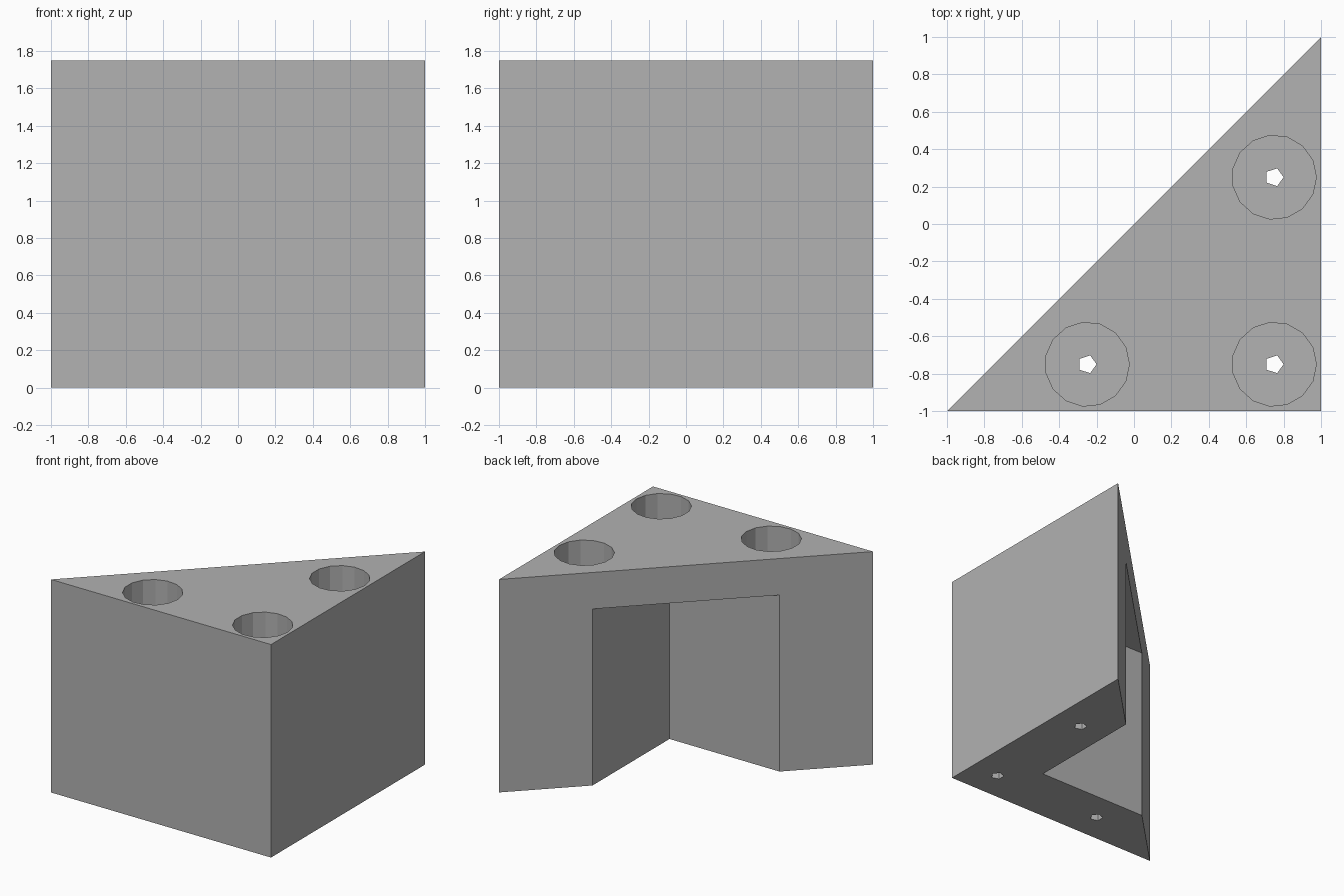
import bpy, math

cube = bpy.data.objects.get("Cube")
if cube:
    bpy.data.objects.remove(cube, do_unlink=True)

HEIGHT = 1.75
NOTCH_TOP = 1.45
BORE_FLOOR = 0.25

grey = bpy.data.materials.new("plain grey")
grey.use_nodes = True
colour = (0.445, 0.445, 0.445, 1)
grey.diffuse_color = colour
grey.node_tree.nodes["Principled BSDF"].inputs["Base Color"].default_value = colour


def prism(name, outline, low, high):
    """Upright solid from a counter-clockwise outline."""
    n = len(outline)
    verts = [(x, y, z) for z in (low, high) for x, y in outline]
    faces = [tuple(reversed(range(n))), tuple(range(n, 2 * n))]
    faces += [(i, (i + 1) % n, (i + 1) % n + n, i + n) for i in range(n)]
    mesh = bpy.data.meshes.new(name)
    mesh.from_pydata(verts, [], faces)
    mesh.materials.append(grey)
    obj = bpy.data.objects.new(name, mesh)
    bpy.context.collection.objects.link(obj)
    return obj


def circle(cx, cy, radius, sides):
    angles = [math.tau * i / sides for i in range(sides)]
    return [(cx + radius * math.cos(a), cy + radius * math.sin(a)) for a in angles]


def cut(target, cutter):
    """Subtract the cutter, then discard it."""
    cutter.hide_render = True
    mod = target.modifiers.new("cut", 'BOOLEAN')
    mod.operation = 'DIFFERENCE'
    mod.solver = 'EXACT'
    mod.object = cutter
    bpy.context.view_layer.update()
    graph = bpy.context.evaluated_depsgraph_get()
    result = bpy.data.meshes.new_from_object(target.evaluated_get(graph))
    target.modifiers.clear()
    target.data = result
    bpy.data.objects.remove(cutter, do_unlink=True)


# Triangular corner block
block = prism("corner_block", [(-1, -1), (1, -1), (1, 1)], 0, HEIGHT)

# Square notch under the roof, open to the diagonal face and the base
cut(block, prism("notch_cutter", [(-1.5, -0.5), (0.5, -0.5), (0.5, 1.5), (-1.5, 1.5)],
                 -0.2, NOTCH_TOP))

# Deep screw-head bores with narrow screw holes through the floor
for x, y in [(-0.25, -0.75), (0.75, -0.75), (0.75, 0.25)]:
    cut(block, prism("bore_cutter", circle(x, y, 0.225, 15), BORE_FLOOR, HEIGHT + 0.2))
    cut(block, prism("screw_hole_cutter", circle(x, y, 0.05, 5), -0.2, BORE_FLOOR + 0.2))
